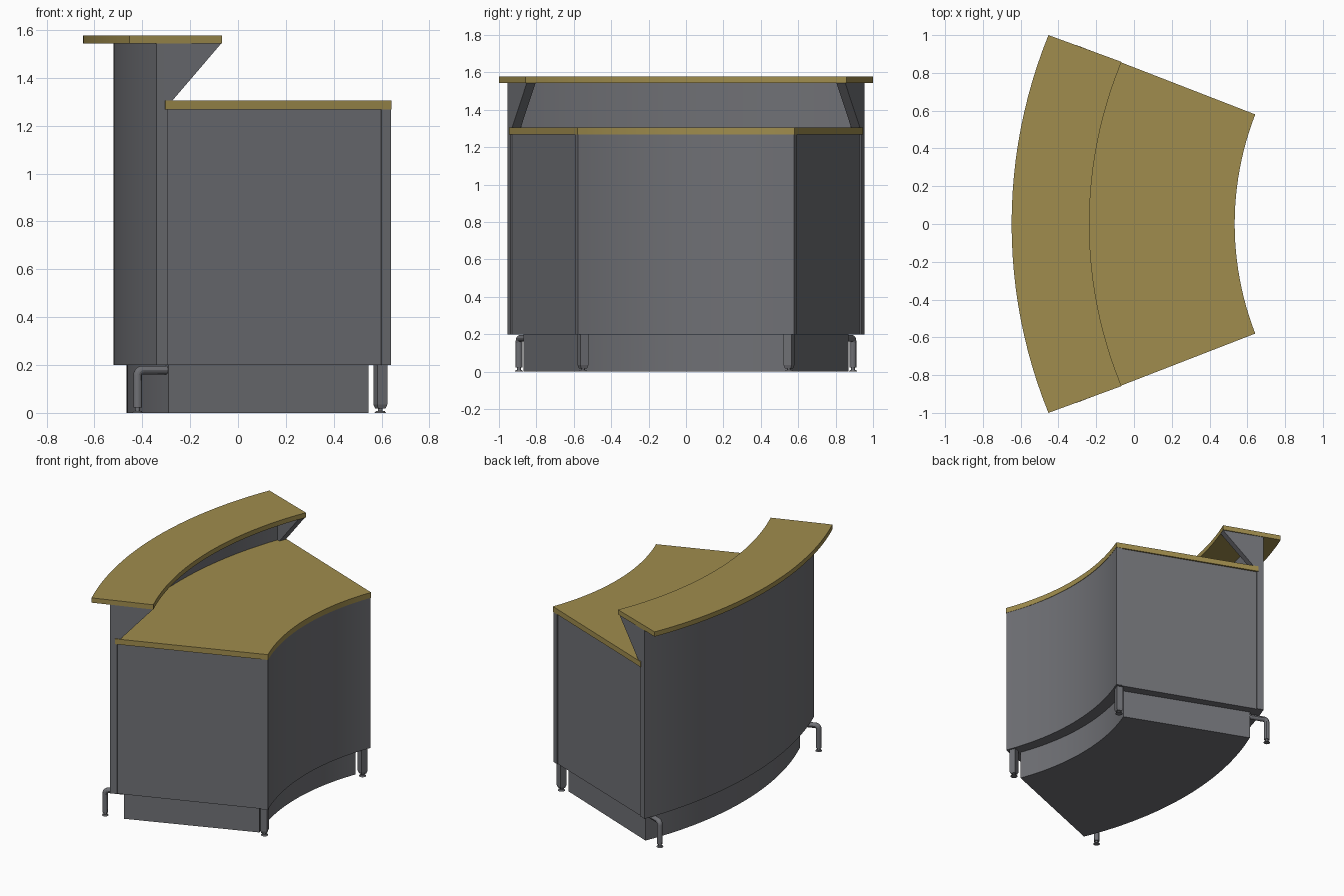
import bpy, bmesh, math
from mathutils import Vector, Matrix

if "Cube" in bpy.data.objects:
    bpy.data.objects.remove(bpy.data.objects["Cube"])


def material(name, rgb):
    m = bpy.data.materials.new(name)
    m.diffuse_color = (*rgb, 1)
    m.use_nodes = True
    m.node_tree.nodes["Principled BSDF"].inputs["Base Color"].default_value = m.diffuse_color
    return m


WOOD = material("golden_wood", (0.35, 0.265, 0.075))
GREY = material("slate_grey", (0.16, 0.163, 0.178))


def finish(name, bm, mat):
    bmesh.ops.recalc_face_normals(bm, faces=bm.faces)
    me = bpy.data.meshes.new(name)
    bm.to_mesh(me)
    bm.free()
    me.materials.append(mat)
    ob = bpy.data.objects.new(name, me)
    bpy.context.collection.objects.link(ob)
    bpy.ops.object.select_all(action='DESELECT')
    ob.select_set(True)
    bpy.context.view_layer.objects.active = ob
    bpy.ops.object.shade_smooth_by_angle(angle=math.radians(30))
    return ob


def arc(mid_x, end_x, end_y, n=24):
    """Circular arc through (end_x, -end_y), (mid_x, 0), (end_x, end_y)."""
    sag = end_x - mid_x
    r = (end_y ** 2 + sag ** 2) / (2 * sag)
    half = math.asin(end_y / r)
    return [(mid_x + r - r * math.cos(a), r * math.sin(a))
            for a in (half * (2 * i / n - 1) for i in range(n + 1))]


def sector(name, outer, inner, z0, z1, mat):
    """Curved slab between two arcs."""
    bm = bmesh.new()
    rings = [[bm.verts.new((*o, z0)), bm.verts.new((*i, z0)),
              bm.verts.new((*i, z1)), bm.verts.new((*o, z1))]
             for o, i in zip(arc(*outer), arc(*inner))]
    for a, b in zip(rings, rings[1:]):
        for k in range(4):
            bm.faces.new((a[k], a[(k + 1) % 4], b[(k + 1) % 4], b[k]))
    bm.faces.new(rings[0])
    bm.faces.new(rings[-1])
    return finish(name, bm, mat)


def cone(bm, x, y, z0, z1, r0, r1, seg=16, turn=0.0):
    m = Matrix.Translation((x, y, (z0 + z1) / 2)) @ Matrix.Rotation(turn, 4, 'Z')
    bmesh.ops.create_cone(bm, cap_ends=True, segments=seg, radius1=r0,
                          radius2=r1, depth=z1 - z0, matrix=m)


# Counter tops
sector("upper_counter_top", (-0.648, -0.453, 1.0), (-0.236, -0.066, 0.858), 1.544, 1.578, WOOD)
sector("lower_counter_top", (-0.472, -0.304, 0.947), (0.533, 0.642, 0.58), 1.268, 1.306, WOOD)

# Body: tall curved front panel, recessed core, inner panel, plinth
sector("front_panel", (-0.521, -0.341, 0.955), (-0.471, -0.295, 0.937), 0.2, 1.544, GREY)
sector("cabinet_core", (-0.48, -0.31, 0.936), (0.50, 0.61, 0.583), 0.2, 1.268, GREY)
sector("inner_panel", (0.49, 0.60, 0.594), (0.53, 0.64, 0.578), 0.2, 1.268, GREY)
sector("plinth", (-0.466, -0.29, 0.87), (0.446, 0.546, 0.54), 0.0, 0.2, GREY)

SLOPE = 0.385
ANGLE = math.atan(SLOPE)
for s, side in ((-1, "near"), (1, "far")):
    # Triangular bracket carrying the upper top
    inward = Vector((-math.sin(ANGLE), -s * math.cos(ANGLE), 0)) * 0.05
    bm = bmesh.new()
    outline = [Vector((x, s * (0.824 - SLOPE * x), z)) for x, z in
               ((-0.31, 1.30), (-0.279, 1.30), (-0.07, 1.544), (-0.31, 1.544))]
    face = bm.faces.new([bm.verts.new(p) for p in outline])
    ext = bmesh.ops.extrude_face_region(bm, geom=[face], use_keep_orig=True)
    for v in ext["geom"]:
        if isinstance(v, bmesh.types.BMVert):
            v.co += inward
    finish(side + "_top_bracket", bm, GREY)

    # Square inner leg with tapered tip and round foot
    bm = bmesh.new()
    turn = math.radians(45) - s * ANGLE
    r = 0.045 / math.sqrt(2)
    cone(bm, 0.595, s * 0.551, 0.035, 0.2, r, r, 4, turn)
    cone(bm, 0.595, s * 0.551, 0.018, 0.035, r * 0.75, r, 4, turn)
    cone(bm, 0.595, s * 0.551, 0.008, 0.018, 0.01, 0.01)
    cone(bm, 0.595, s * 0.551, 0.0, 0.008, 0.024, 0.018)
    finish(side + "_inner_leg", bm, GREY)

    # Bent tube outer leg: upright, rounded elbow, bar under the body
    fx, fy, rad, bend = -0.42, 0.893, 0.018, 0.022
    path = [(0.0, 0.022)]
    path += [(bend * (1 - math.cos(t)), 0.179 - bend + bend * math.sin(t))
             for t in (math.pi / 2 * i / 6 for i in range(7))]
    path += [(0.15, 0.179)]
    bm = bmesh.new()
    rings = []
    for i, (d, z) in enumerate(path):
        t = math.pi / 2 * min(max(i - 1, 0), 6) / 6
        ring = []
        for k in range(12):
            a = 2 * math.pi * k / 12
            u, w = rad * math.cos(a), rad * math.sin(a)
            along = d + u * math.cos(t)
            across = w
            ring.append(bm.verts.new((
                fx + along * math.cos(ANGLE) + across * math.sin(ANGLE),
                s * (fy - along * math.sin(ANGLE) + across * math.cos(ANGLE)),
                z - u * math.sin(t))))
        rings.append(ring)
    for a, b in zip(rings, rings[1:]):
        for k in range(12):
            bm.faces.new((a[k], a[(k + 1) % 12], b[(k + 1) % 12], b[k]))
    bm.faces.new(rings[0])
    bm.faces.new(rings[-1])
    cone(bm, fx, s * fy, 0.008, 0.022, 0.01, 0.01)
    cone(bm, fx, s * fy, 0.0, 0.008, 0.022, 0.017)
    finish(side + "_outer_leg", bm, GREY)
